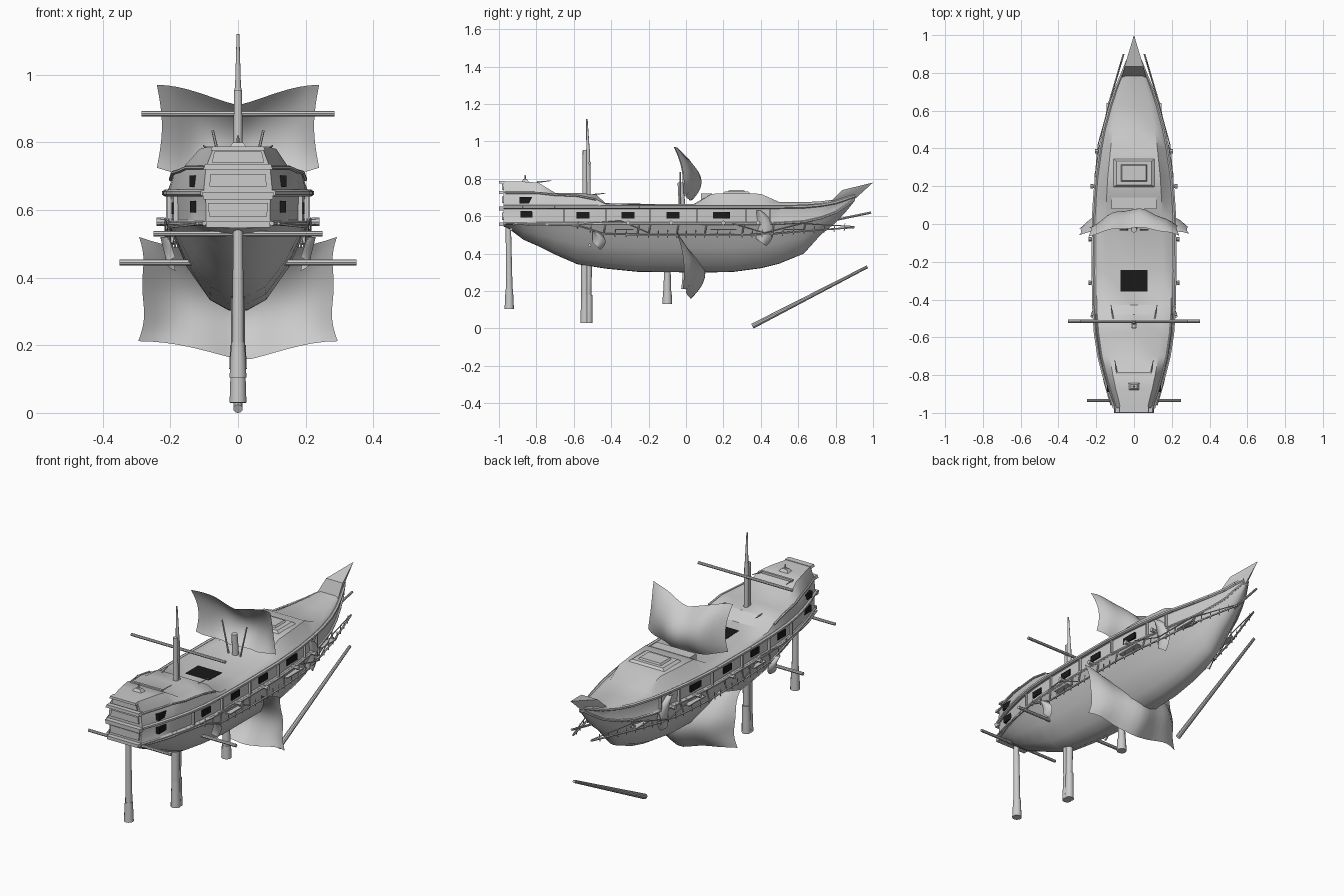
import bpy, bmesh, math
from mathutils import Vector

if "Cube" in bpy.data.objects:
    bpy.data.objects.remove(bpy.data.objects["Cube"])

black = bpy.data.materials.new("dark_opening")
black.diffuse_color = (0.01, 0.01, 0.01, 1)
black.use_nodes = True
black.node_tree.nodes["Principled BSDF"].inputs["Base Color"].default_value = black.diffuse_color


def finish(name, bm, mat=None):
    bmesh.ops.recalc_face_normals(bm, faces=bm.faces)
    me = bpy.data.meshes.new(name)
    bm.to_mesh(me)
    bm.free()
    ob = bpy.data.objects.new(name, me)
    bpy.context.collection.objects.link(ob)
    if mat:
        me.materials.append(mat)
    return ob


def rods(name, segs, mirror=False, sides=8):
    """Tapered round bars; each seg is (start, end, r1, r2)."""
    bm = bmesh.new()
    for a, b, r1, r2 in segs:
        for s in ((1, -1) if mirror else (1,)):
            p, q = Vector((a[0] * s, *a[1:])), Vector((b[0] * s, *b[1:]))
            d = q - p
            new = bmesh.ops.create_cone(bm, cap_ends=True, segments=sides,
                                        radius1=r1, radius2=r2, depth=d.length)
            rot = d.to_track_quat('Z', 'Y').to_matrix()
            for v in new['verts']:
                v.co = rot @ v.co + (p + q) / 2
    return finish(name, bm)


def path(pts, r):
    return [(a, b, r, r) for a, b in zip(pts, pts[1:])]


def boxes(name, items, mirror=False, mat=None):
    """Boxes given as (centre, size, top scale)."""
    bm = bmesh.new()
    for c, size, top in items:
        for s in ((1, -1) if mirror else (1,)):
            for v in bmesh.ops.create_cube(bm, size=1)['verts']:
                k = top if v.co.z > 0 else 1
                v.co = Vector((v.co.x * size[0] * k + c[0] * s,
                               v.co.y * size[1] * k + c[1], v.co.z * size[2] + c[2]))
    return finish(name, bm, mat)


# Hull stations: y, half width, keel z, wale z, rail z, shoulder z, deck z
ST = [(-.975, .10, .545, .56, .65, .725, .785), (-.95, .107, .535, .56, .65, .725, .785),
      (-.87, .135, .475, .56, .65, .725, .785), (-.79, .158, .44, .56, .65, .725, .78),
      (-.70, .18, .395, .56, .65, .715, .725), (-.58, .198, .343, .56, .65, .71, .725),
      (-.48, .205, .328, .56, .65, .69, .715), (-.43, .207, .32, .56, .65, .665, .67),
      (-.25, .21, .302, .56, .65, .662, .665), (.04, .208, .30, .56, .65, .66, .665),
      (.14, .202, .30, .56, .65, .662, .72), (.25, .193, .302, .56, .65, .662, .722),
      (.40, .172, .322, .56, .65, .662, .72), (.50, .154, .347, .562, .65, .66, .675),
      (.63, .12, .40, .57, .652, .66, .675), (.72, .09, .50, .59, .66, .67, .68),
      (.80, .058, .565, .62, .675, .685, .69), (.86, .034, .63, .66, .695, .70, .70),
      (.90, .012, .68, .69, .71, .715, .72)]


def at(y, i):
    for a, b in zip(ST, ST[1:]):
        if a[0] <= y <= b[0]:
            t = (y - a[0]) / (b[0] - a[0])
            return a[i] + (b[i] - a[i]) * t
    return ST[-1][i]


# Hull and decks lofted in one piece
bm = bmesh.new()
loops = []
for y, w, zk, zw, zm, zr, zt in ST:
    h = zw - zk
    half = [(0, zk), (.13 * w, zk + .01 * h), (.4 * w, zk + .13 * h), (.72 * w, zk + .5 * h),
            (.88 * w, zk + .8 * h), (w, zw), (.95 * w, zw + .01), (.955 * w, zm - .006),
            (1.02 * w, zm), (.95 * w, zr), (.72 * w, zt), (0, zt)]
    full = half + [(-x, z) for x, z in half[-2:0:-1]]
    loops.append([bm.verts.new((x, y, z)) for x, z in full])
for a, b in zip(loops, loops[1:]):
    for i in range(len(a)):
        j = (i + 1) % len(a)
        bm.faces.new((a[i], a[j], b[j], b[i]))
bm.faces.new(loops[0])
bm.faces.new(loops[-1])
finish("hull", bm)

# Beak at the bow
bm = bmesh.new()
tip = bm.verts.new((0, 1.0, .78))
base = [bm.verts.new(p) for p in ((-.05, .835, .74), (.05, .835, .74), (.066, .765, .67), (0, .84, .635), (-.066, .765, .67))]
for i in range(5):
    bm.faces.new((base[i], base[(i + 1) % 5], tip))
bm.faces.new(base)
finish("bow_beak", bm)

# Wale and cap rails along both sides
ys = [s[0] for s in ST]
segs = path([(at(y, 1), y, at(y, 3)) for y in ys], .007)
segs += path([(at(y, 1) * 1.03, y, at(y, 4)) for y in ys], .01)
segs += path([(at(y, 1) * .97, y, at(y, 5)) for y in ys if y < -.45], .006)
rods("side_rails", segs, True, 6)

# Stern gallery: projecting ledges, corner posts and window frames
boxes("stern_ledges", [((0, -.983, z), (w, .034, h), k)
                       for z, w, h, k in ((.557, .19, .018, 1), (.642, .205, .022, 1.03),
                                          (.728, .205, .016, .95), (.782, .16, .012, .95))])
boxes("stern_window_frames", [((0, -.977, .757), (.155, .012, .032), .9),
                              ((0, -.977, .688), (.17, .012, .036), .95),
                              ((0, -.977, .60), (.17, .012, .04), 1.05)])

# Gun ports, side windows and deck hatch
ports = [(-.85, .61, .07), (-.855, .685, .07), (-.55, .605, .07), (-.31, .605, .07),
         (-.07, .605, .07), (.19, .605, .09)]
boxes("gun_ports", [((at(y, 1) * (.93 if z < .65 else .955), y, z), (.022, l, .034), 1)
                    for y, z, l in ports], True, black)
boxes("side_ribs", [((at(y, 1) * .965, y, .605), (.02, .008, .085), 1)
                    for y in (-.65, -.43, -.19, .06, .32, .45)], True)
boxes("deck_hatch_opening", [((0, -.31, .664), (.145, .135, .008), 1)], mat=black)

# Cannons
guns = []
for y in (-.31, -.08, .2, .385):
    x = at(y, 1)
    guns += [((x - .03, y, .562), (x + .025, y, .565), .012, .009),
             ((x + .02, y, .565), (x + .032, y, .565), .012, .012)]
rods("cannons", guns, True)

# Outboard rigging rail with little posts
line = [(.12, -.96, .56), (.155, -.84, .555), (.205, -.58, .55), (.205, -.44, .505),
        (.21, -.2, .5), (.21, .1, .5), (.195, .3, .5), (.17, .46, .505), (.135, .63, .52),
        (.055, .9, .54)]
segs = path(line, .005)
for a, b in zip(line[2:], line[3:]):
    n = max(2, int((b[1] - a[1]) / .05))
    for k in range(n):
        p = Vector(a).lerp(Vector(b), k / n)
        segs.append((p - Vector((0, 0, .015)), p + Vector((0, .004, .025)), .003, .002))
        if k % 3 == 0 and p.y < .7:
            segs.append((p, (at(p.y, 1) * .98, p.y + .01, at(p.y, 3)), .004, .004))
segs += path([(.205, -.55, .56), (.215, -.35, .575), (.215, -.2, .51)], .003)
segs += path([(.205, .25, .56), (.19, .42, .51), (.135, .62, .56), (.055, .9, .545)], .003)
rods("rigging_rail", segs, True, 5)
rods("bow_rod", path([(0, .75, .57), (0, .99, .62)], .006))

# Outboard platforms
boxes("side_platforms", [((at(y, 1) * .97, y, .53), (.035, l, .006), 1)
                         for y, l in ((-.33, .1), (.2, .14), (.58, .12))], True)

# Standing mast, hanging masts and fallen bowsprit
rods("standing_mast", [((0, -.54, .70), (0, -.54, .955), .014, .012),
                       ((0, -.522, .70), (0, -.524, .96), .013, .011),
                       ((0, -.524, .955), (0, -.53, 1.12), .009, .004)], sides=12)
rods("hanging_masts", [
    ((0, -.95, .56), (0, -.945, .20), .014, .018), ((0, -.945, .21), (0, -.945, .105), .02, .025),
    ((0, -.542, .36), (0, -.54, .13), .02, .02), ((0, -.52, .36), (0, -.525, .13), .018, .018),
    ((0, -.54, .18), (0, -.54, .03), .02, .025), ((0, -.52, .18), (0, -.523, .03), .02, .024),
    ((0, -.10, .32), (0, -.10, .19), .018, .02), ((0, -.10, .20), (0, -.10, .13), .023, .026)], sides=12)
rods("fallen_bowsprit", [((0, .355, .012), (0, .97, .33), .014, .008)], sides=10)

# Yards
rods("yards", [((-.285, -.515, .885), (.285, -.515, .885), .008, .008),
               ((-.35, -.515, .445), (.35, -.515, .445), .009, .009),
               ((-.25, -.935, .53), (.25, -.935, .53), .008, .008)])


# Billowing sails
def sail(name, fx):
    bm = bmesh.new()
    n = 16
    g = [[bm.verts.new(fx(2 * i / n - 1, j / n)) for i in range(n + 1)] for j in range(n + 1)]
    for j in range(n):
        for i in range(n):
            bm.faces.new((g[j][i], g[j][i + 1], g[j + 1][i + 1], g[j + 1][i]))
    return finish(name, bm)


def upper(u, t):  # t runs from bottom to top
    x = u * (.24 - .015 * math.sin(math.pi * t))
    z0, z1 = .685 + .04 * u * u, .91 + .06 * math.sin(math.pi / 2 * abs(u) ** 1.2)
    bulge = math.sin(math.pi * min(1, .12 + .76 * t)) ** .8
    wave = .008 * math.sin(9 * u) * (1 - t * .5)
    return (x, -.045 + .015 * (1 - t) + .122 * bulge * (1 - u * u * .8) - .03 * t * t + wave, z0 + (z1 - z0) * t)


def lower(u, t):
    x = u * (.295 - .018 * math.sin(math.pi * t) - .006 * math.sin(9 * t))
    z0, z1 = .155 + .057 * math.sin(math.pi / 2 * abs(u - .06 * (1 - u * u))) ** 1.2, .47 + .05 * u * u
    bulge = math.sin(math.pi * min(1, .1 + .85 * t)) ** .9
    wave = .008 * math.sin(8 * u + 1)
    return (x, -.03 + .14 * bulge * (1 - u * u * .8) - .03 * t + wave, z0 + (z1 - z0) * t)


sail("upper_sail", upper)
sail("lower_sail", lower)
for s, side in ((1, "right"), (-1, "left")):
    for tag, y, x, zt, zb, l in (("aft", -.50, .185, .52, .42, .07), ("fore", .375, .145, .63, .44, .095)):
        sail(f"{tag}_sail_scrap_{side}", lambda u, t: (
            s * (x + .025 * (1 - u * u) + .02 * t),
            y + l * (.5 + .5 * u) * max(.12, math.sin(math.pi * (.15 + .8 * t))) ** .7,
            zb + .02 * (1 - t) * (1 - u) + (zt - zb) * t))

# Deck fittings
rods("sail_mast_stub", [((0, -.02, .64), (0, -.03, .78), .018, .015)], sides=12)
rods("splayed_posts", [((.035, -.03, .66), (.075, -.03, .835), .005, .004)], True, 6)
boxes("forecastle_bulkhead", [((0, .11, .692), (.24, .06, .06), 1)])
boxes("deck_hatch_steps", [((0, .27, .726), (.22, .15, .012), .85), ((0, .27, .736), (.14, .09, .01), .9)])
boxes("poop_fittings", [((0, -.79, .782), (.19, .012, .012), 1), ((0, -.86, .79), (.06, .04, .018), .5)])
rods("lantern", [((0, -.86, .79), (0, -.86, .82), .006, .003)])
rods("rail_posts", [((x, y, z), (x + .012, y + .07, z + .008), .004, .002)
                    for x, y, z in ((.09, -.79, .782), (.11, -.50, .715))], True, 5)

# Smooth the shading, keeping sharp edges
bpy.ops.object.select_all(action='SELECT')
bpy.context.view_layer.objects.active = bpy.data.objects["hull"]
bpy.ops.object.shade_smooth_by_angle(angle=math.radians(35))
